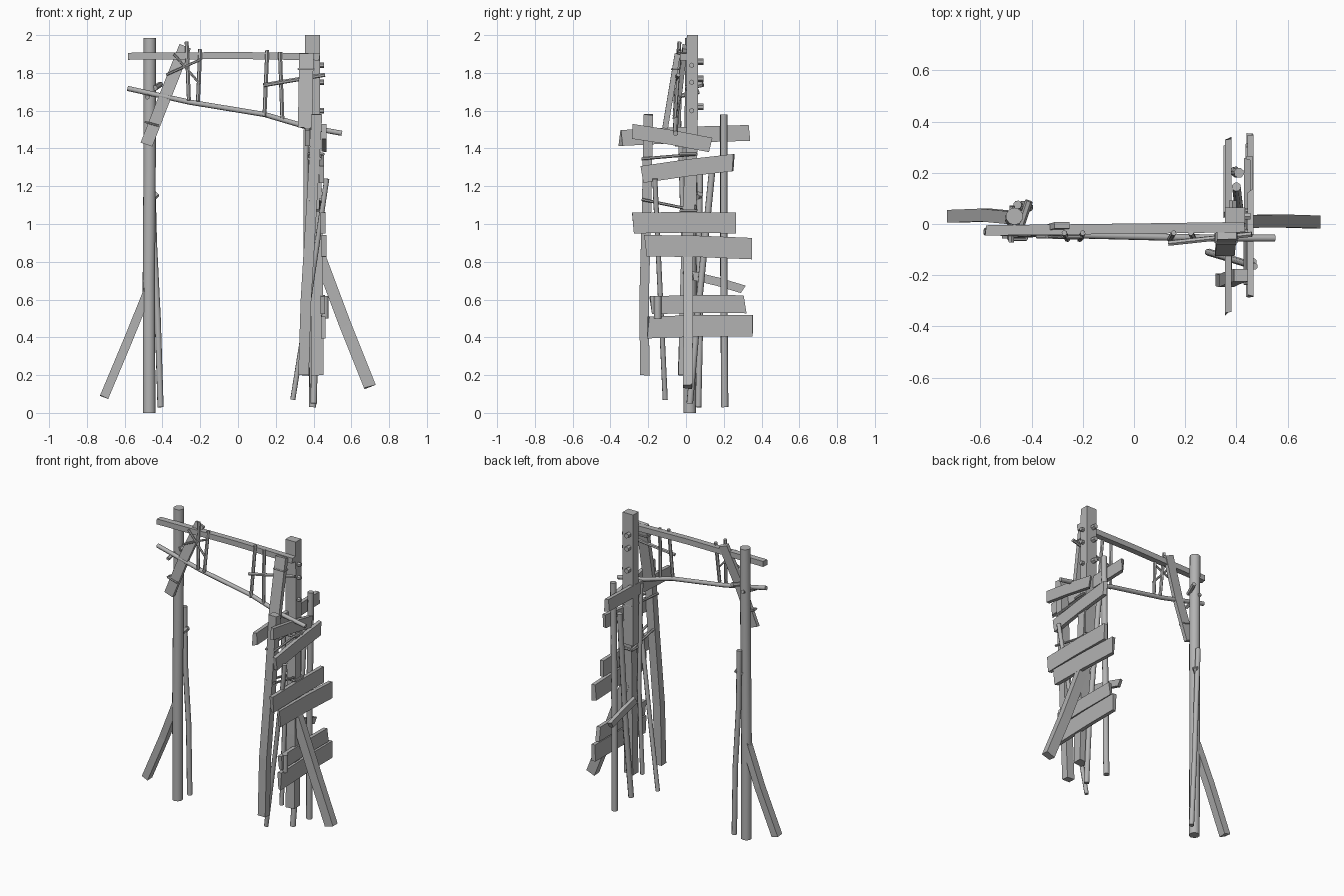
import bpy, bmesh, math, random
from mathutils import Vector

random.seed(4)
if "Cube" in bpy.data.objects:
    bpy.data.objects.remove(bpy.data.objects["Cube"])

wood = bpy.data.materials.new("grey_wood")
wood.use_nodes = True
colour = (0.45, 0.45, 0.45, 1)
wood.diffuse_color = colour
wood.node_tree.nodes["Principled BSDF"].inputs["Base Color"].default_value = colour


def sweep(name, path, section, facing, rough=0.0, smooth=False):
    """Sweep a 2D section along a path; section x lies across 'facing', y along it."""
    path = [Vector(p) for p in path]
    bm = bmesh.new()
    rings = []
    for i, p in enumerate(path):
        along = (path[min(i + 1, len(path) - 1)] - path[max(i - 1, 0)]).normalized()
        side = along.cross(Vector(facing)).normalized()
        out = side.cross(along)
        end = i in (0, len(path) - 1)
        ring = []
        for u, v in section:
            skew = along * random.uniform(-rough, rough) if end else Vector()
            ring.append(bm.verts.new(p + side * u + out * v + skew))
        rings.append(ring)
    n = len(section)
    for a, b in zip(rings, rings[1:]):
        for j in range(n):
            k = (j + 1) % n
            bm.faces.new((a[j], a[k], b[k], b[j]))
    bm.faces.new(rings[0])
    bm.faces.new(rings[-1])
    bmesh.ops.recalc_face_normals(bm, faces=bm.faces)
    mesh = bpy.data.meshes.new(name)
    bm.to_mesh(mesh)
    bm.free()
    mesh.materials.append(wood)
    obj = bpy.data.objects.new(name, mesh)
    bpy.context.collection.objects.link(obj)
    if smooth:
        bpy.context.view_layer.objects.active = obj
        bpy.ops.object.select_all(action='DESELECT')
        obj.select_set(True)
        bpy.ops.object.shade_smooth_by_angle(angle=math.radians(50))
    return obj


def plank(name, path, width, thick, facing=(0, 1, 0), rough=0.004):
    w, t = width / 2, thick / 2
    return sweep(name, path, [(-w, -t), (w, -t), (w, t), (-w, t)], facing, rough)


def pole(name, path, radius, sides=8, facing=(0.3, 1, 0.2)):
    turn = [2 * math.pi * i / sides for i in range(sides)]
    ring = [(radius * math.cos(a), radius * math.sin(a)) for a in turn]
    return sweep(name, path, ring, facing, 0, True)


def binding(name, centre, half_x, half_y, radius=0.007, tilt=0.0):
    """Rope band wrapped round a post."""
    x, y, z = centre
    corners = [(-1, -1), (1, -1), (1, 1), (-1, 1)]
    pts = [Vector((x + half_x * a, y + half_y * b, z + tilt * a)) for a, b in corners]
    for i in range(4):
        pole(f"{name}_{i + 1}", [pts[i], pts[(i + 1) % 4]], radius, 6, (0.1, 0.2, 1))


# Right-hand gatepost with its companion stick and brace
pole("log_post", [(-.47, .02, 0), (-.472, .022, .7), (-.468, .025, 1.3), (-.467, .03, 1.985)], .034, 10)
pole("log_companion", [(-.41, .065, .03), (-.425, .075, .5), (-.445, .068, .9), (-.455, .075, 1.3)], .017)
pole("log_knot", [(-.46, .06, 1.13), (-.43, .075, 1.16)], .018, 6)
pole("log_peg", [(-.48, -.07, 1.67), (-.475, .07, 1.7)], .012, 6)
pole("log_beam_peg", [(-.44, 0, 1.72), (-.41, .09, 1.74)], .015, 6)
plank("log_brace", [(-.708, .03, .085), (-.58, .035, .39), (-.475, .025, .65)], .047, .05)

# Crossbeam and sagging rail
plank("crossbeam", [(-.58, -.025, 1.888), (0, -.018, 1.892), (.43, -.012, 1.885)], .037, .04)
pole("sagging_rail", [(-.585, -.03, 1.718), (-.256, -.042, 1.645), (.14, -.052, 1.58),
                      (.36, -.055, 1.515), (.55, -.055, 1.48)], .014)

# Sticks tied between beam and rail
uprights = [((-.26, 1.655), (-.272, 1.965)), ((-.212, 1.65), (-.2, 1.925)),
            ((.14, 1.57), (.155, 1.92)), ((.235, 1.555), (.222, 1.91))]
for i, ((x0, z0), (x1, z1)) in enumerate(uprights):
    pole(f"upright_stick_{i + 1}", [(x0, -.06, z0), (x1, -.035, z1)], .011, 6)
pole("cross_stick", [(.135, -.075, 1.735), (.46, -.04, 1.79)], .011, 6)
pole("rope_diagonal_1", [(-.38, -.05, 1.79), (-.2, -.05, 1.87)], .007, 6)
pole("rope_diagonal_2", [(-.34, -.05, 1.9), (-.2, -.055, 1.74)], .007, 6)
plank("leaning_board", [(-.485, -.045, 1.42), (-.38, -.035, 1.69), (-.28, -.005, 1.94)], .065, .025)
binding("board_binding", (-.455, -.045, 1.53), .035, .016, .006, -.01)

# Left-hand tower posts
plank("tower_post", [(.42, -.01, .2), (.418, 0, .7), (.41, .02, 1.25)], .065, .06)
plank("tower_post_top", [(.4, .025, 1.1), (.395, .033, 1.6), (.394, .034, 2)], .078, .06, rough=0)
plank("front_leg", [(.347, -.218, .2), (.36, -.222, .6), (.39, -.208, 1.1), (.418, -.2, 1.58)], .056, .05)
plank("front_leg_top", [(.355, -.11, 1.51), (.362, -.045, 1.9)], .076, .03)
binding("leg_top_binding", (.36, -.055, 1.82), .04, .02, .005)
pole("rear_post", [(.395, .205, .03), (.4, .2, .8), (.41, .2, 1.58)], .02)
pole("front_stick", [(.29, -.11, .07), (.375, -.135, .6), (.47, -.165, 1.24)], .014)
pole("middle_stick", [(.4, .02, .05), (.41, .06, .5), (.405, .1, .9), (.4, .145, 1.35)], .018)
pole("inner_stick", [(.35, -.03, .2), (.36, -.01, .8), (.36, -.03, 1.5)], .014)
plank("tower_brace", [(.698, .008, .14), (.57, .012, .46), (.435, .01, .82)], .064, .05)

# Boards across the tower: x, then (y, z) of both ends, width
boards = [
    (.452, (-.2, .452), (.342, .462), .115),
    (.448, (-.19, .57), (.31, .575), .095),
    (.455, (-.21, .885), (.342, .87), .113),
    (.45, (-.28, 1.005), (.255, 1.005), .11),
    (.442, (-.235, 1.262), (.25, 1.325), .09),
    (.455, (-.282, 1.49), (.122, 1.42), .078),
    (.368, (-.35, 1.455), (.33, 1.482), .084),
    (.362, (.04, .725), (.3, .655), .045),
]
for i, (x, (y0, z0), (y1, z1), width) in enumerate(boards):
    mid = (x, (y0 + y1) / 2, (z0 + z1) / 2 + .004)
    plank(f"tower_board_{i + 1}", [(x, y0, z0), mid, (x, y1, z1)], width, .025, (1, 0, 0), .013)

# Rope lashings and pegs on the tower
for i, (z0, z1) in enumerate([(1.345, 1.37), (1.13, 1.07)]):
    for x in (.375, .435):
        pole(f"lashing_{i + 1}", [(x, -.235, z0), (x, .06, z1)], .008, 6, (1, 0, .1))
    binding(f"post_lashing_{i + 1}", (.41, .012, z1), .042, .04, .008)
for i, z in enumerate((1.86, 1.77, 1.62)):
    pole(f"back_peg_{i + 1}", [(.385, .05, z), (.385, .092, z)], .017, 6, (1, 0, 0))
    pole(f"side_peg_{i + 1}", [(.42, .03, z - .02), (.455, .03, z - .02)], .014, 6, (0, 1, 0))
pole("hanging_stub", [(.46, -.15, .5), (.46, -.15, .62)], .02)
